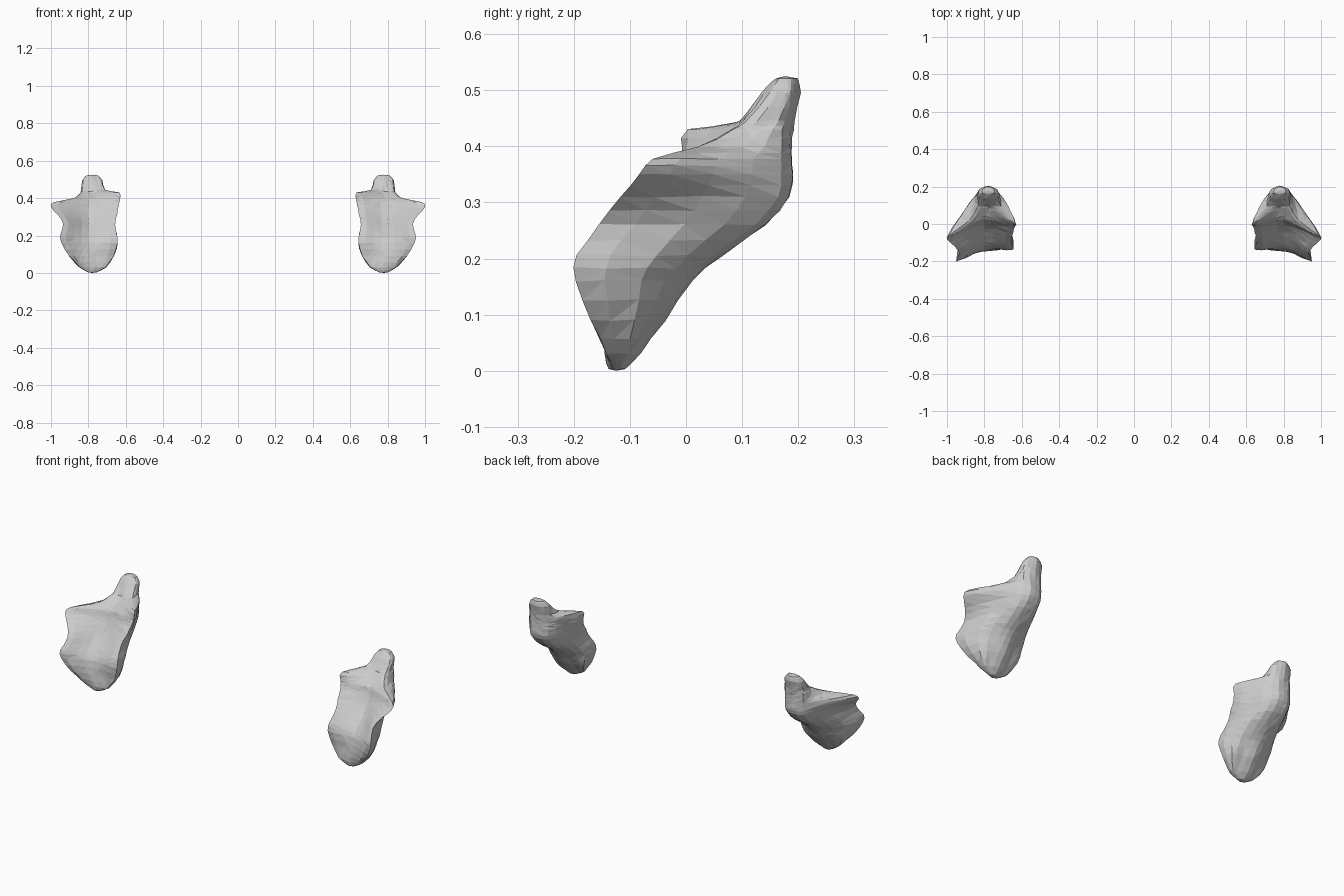
import bpy, bmesh, random
from mathutils import Vector

if "Cube" in bpy.data.objects:
    bpy.data.objects.remove(bpy.data.objects["Cube"])

BACK_X = 0.78
# z, inner corner x,y, outer corner x,y, front groove x,y, back y, side bulge
LEVELS = [
    (0.003, .755, -.130, .800, -.130, .777, -.138, -.108, .002),
    (0.030, .712, -.135, .843, -.140, .780, -.146, -.082, .012),
    (0.090, .665, -.128, .902, -.170, .785, -.142, -.036, .022),
    (0.160, .645, -.138, .944, -.196, .797, -.128, .010, .024),
    (0.205, .647, -.125, .950, -.195, .800, -.098, .065, .020),
    (0.260, .657, -.088, .934, -.155, .800, -.042, .142, .012),
    (0.310, .647, -.050, .962, -.118, .800, -.005, .184, .006),
    (0.350, .640, -.020, 1.001, -.082, .800, .014, .190, .004),
    (0.378, .635, -.008, .985, -.058, .797, .024, .189, .004),
    (0.398, .631, -.008, .880, .020, .790, .045, .189, .006),
    (0.430, .633, .004, .838, .085, .770, .086, .191, .006),
    (0.445, .712, .095, .834, .108, .774, .098, .193, .008),
    (0.495, .728, .148, .827, .148, .778, .132, .204, .008),
    (0.521, .748, .166, .810, .166, .780, .160, .199, .004),
]


def spline(p0, p1, p2, p3, t):
    return 0.5 * (2 * p1 + (p2 - p0) * t + (2 * p0 - 5 * p1 + 4 * p2 - p3) * t * t
                  + (3 * p1 - p0 - 3 * p2 + p3) * t ** 3)


def section(level):
    """Smooth closed cross-section through corners, groove, sides and back."""
    z, ix, iy, ox, oy, gx, gy, by, bulge = level
    inner, outer, groove = Vector((ix, iy, z)), Vector((ox, oy, z)), Vector((gx, gy, z))
    # back width: broad round back that narrows gently towards the beak
    w = min(0.055, 0.38 * (ox - ix))
    back_in, back_out = Vector((BACK_X - w, by - w * .35, z)), Vector((BACK_X + w, by - w * .35, z))
    back = Vector((BACK_X, by, z))
    side_out = (outer + back_out) / 2 + Vector((bulge, bulge, 0))
    side_in = (inner + back_in) / 2 + Vector((-bulge, bulge, 0))
    pts = [inner, inner.lerp(groove, .55), groove, groove.lerp(outer, .5), outer,
           side_out, back_out, back, back_in, side_in]
    n = len(pts)
    return [spline(pts[i - 1], pts[i], pts[(i + 1) % n], pts[(i + 2) % n], t)
            for i in range(n) for t in (0, .5)]


def bone(name, side):
    rng = random.Random(4)
    rings = [section(l) for l in LEVELS]
    last = len(rings) - 1
    loft = []
    for i in range(last):
        a, b, c, d = rings[max(i - 1, 0)], rings[i], rings[i + 1], rings[min(i + 2, last)]
        for t in (0, .5):
            loft.append([spline(*p, t) for p in zip(a, b, c, d)])
    loft.append(rings[last])

    bm = bmesh.new()
    rows = []
    for k, ring in enumerate(loft):
        j = 0.0015 if 1 < k < len(loft) - 2 else 0
        rows.append([bm.verts.new((side * (p.x + rng.uniform(-j, j)), p.y + rng.uniform(-j, j),
                                   p.z + rng.uniform(-j, j))) for p in ring])
    n = len(rows[0])
    for lo, hi in zip(rows, rows[1:]):
        for i in range(n):
            m = (i + 1) % n
            bm.faces.new((lo[i], lo[m], hi[m], hi[i]))
    # rounded end caps
    for row, dz in ((rows[0], -.003), (rows[-1], .004)):
        mid = sum((v.co for v in row), Vector()) / n
        tip = bm.verts.new(mid + Vector((0, 0, dz)))
        for i in range(n):
            bm.faces.new((row[i], row[(i + 1) % n], tip))
    bmesh.ops.triangulate(bm, faces=bm.faces[:])
    bmesh.ops.recalc_face_normals(bm, faces=bm.faces[:])
    mesh = bpy.data.meshes.new(name)
    bm.to_mesh(mesh)
    bm.free()
    ob = bpy.data.objects.new(name, mesh)
    bpy.context.collection.objects.link(ob)


# mirrored pair
bone("right_bone", 1)
bone("left_bone", -1)
